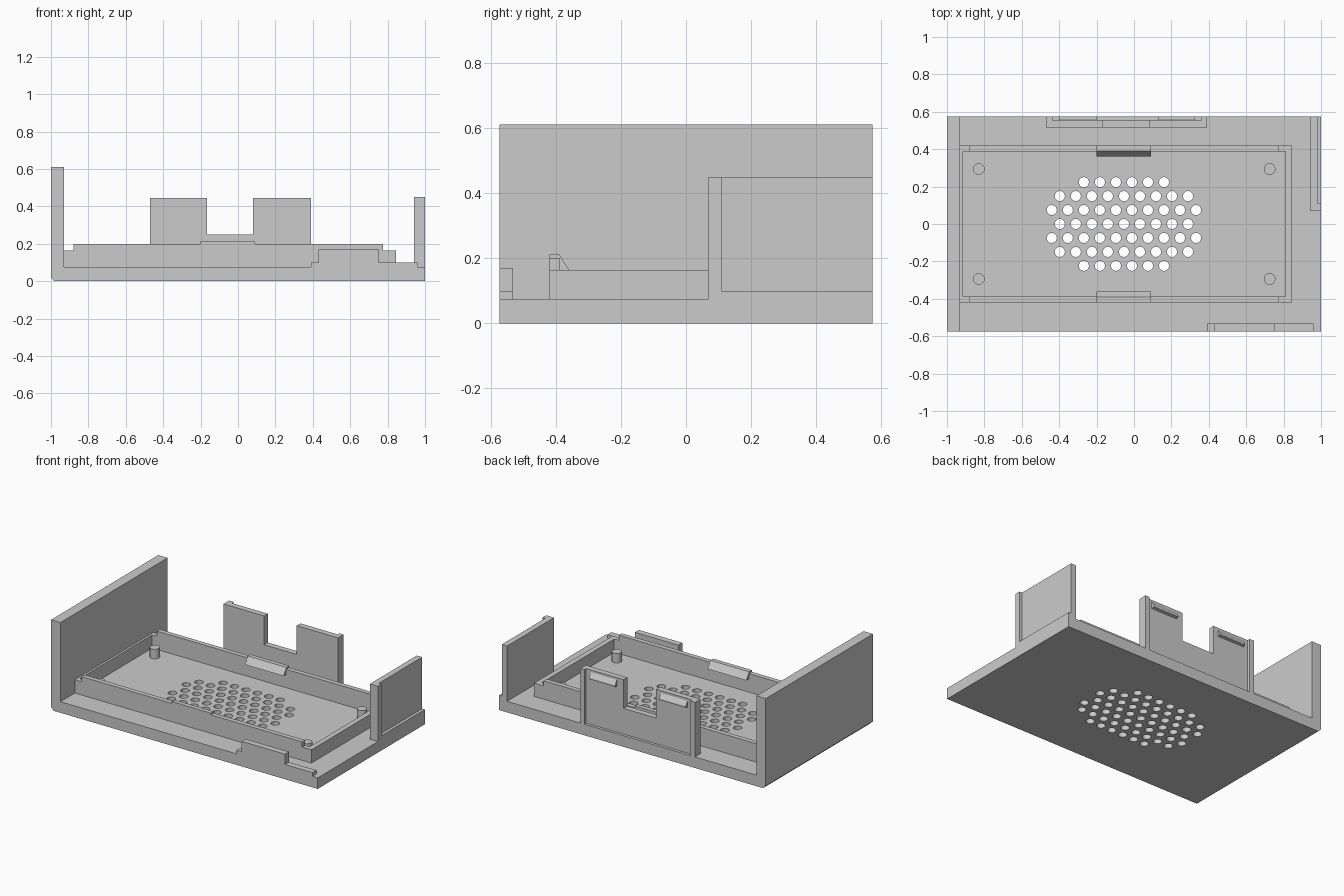
import bpy, bmesh
from mathutils import Vector

cube = bpy.data.objects.get("Cube")
if cube:
    bpy.data.objects.remove(cube, do_unlink=True)

# Single plain grey plastic
GREY = (0.6, 0.6, 0.6, 1)
grey = bpy.data.materials.new("grey plastic")
grey.use_nodes = True
grey.diffuse_color = GREY
grey.node_tree.nodes["Principled BSDF"].inputs["Base Color"].default_value = GREY


def finish(name, bm):
    bmesh.ops.recalc_face_normals(bm, faces=bm.faces)
    mesh = bpy.data.meshes.new(name)
    bm.to_mesh(mesh)
    bm.free()
    mesh.materials.append(grey)
    ob = bpy.data.objects.new(name, mesh)
    bpy.context.collection.objects.link(ob)
    return ob


def prism(name, profile, axis, start, end):
    """Extrude an outline: (x, z) along y, or (y, z) along x."""
    bm = bmesh.new()
    place = (lambda p, t: (p[0], t, p[1])) if axis == "y" else (lambda p, t: (t, p[0], p[1]))
    face = bm.faces.new([bm.verts.new(place(p, start)) for p in profile])
    out = bmesh.ops.extrude_face_region(bm, geom=[face])
    shift = Vector((0, end - start, 0)) if axis == "y" else Vector((end - start, 0, 0))
    bmesh.ops.translate(bm, vec=shift,
                        verts=[v for v in out["geom"] if isinstance(v, bmesh.types.BMVert)])
    return finish(name, bm)


def box(name, x0, x1, y0, y1, z0, z1):
    return prism(name, [(x0, z0), (x1, z0), (x1, z1), (x0, z1)], "y", y0, y1)


def cylinders(name, centres, radius, z0, z1, sides):
    bm = bmesh.new()
    for x, y in centres:
        made = bmesh.ops.create_cone(bm, cap_ends=True, segments=sides, radius1=radius,
                                     radius2=radius, depth=z1 - z0)
        bmesh.ops.translate(bm, verts=made["verts"], vec=(x, y, (z0 + z1) / 2))
    return finish(name, bm)


def smooth(ob):
    bpy.ops.object.select_all(action="DESELECT")
    ob.select_set(True)
    bpy.context.view_layer.objects.active = ob
    bpy.ops.object.shade_smooth_by_angle()


DEPTH = 0.574   # half depth of the tray
FLOOR = 0.075   # floor thickness

# Floor and tall side wall as one L-shaped section
base = prism("base_and_tall_wall",
             [(-1, 0.02), (-0.98, 0), (1, 0), (1, FLOOR), (-0.93, FLOOR), (-0.93, 0.612), (-1, 0.612)],
             "y", -DEPTH, DEPTH)

# Staggered vent holes cut through the floor
centres = []
for row, count in enumerate([6, 9, 10, 9, 10, 9, 6]):
    for i in range(count):
        centres.append((-0.054 + (i - (count - 1) / 2) * 0.0857, (3 - row) * 0.0745))
cutter = cylinders("vent_cutter", centres, 0.027, -0.1, 0.2, 24)
cutter.hide_render = True
vents = base.modifiers.new("vents", "BOOLEAN")
vents.operation, vents.solver, vents.object = "DIFFERENCE", "EXACT", cutter
bpy.context.view_layer.objects.active = base
bpy.ops.object.modifier_apply(modifier=vents.name)
bpy.data.objects.remove(cutter, do_unlink=True)
smooth(base)

# Inner frame: stepped long rails, snap clips, plain end rails
rail = [(-0.93, FLOOR), (0.845, FLOOR), (0.845, 0.165), (0.775, 0.165),
        (0.775, 0.2), (-0.88, 0.2), (-0.88, 0.165), (-0.93, 0.165)]
clip = [(0.42, 0.2), (0.42, 0.212), (0.39, 0.212), (0.36, 0.165), (0.388, 0.165), (0.388, 0.2)]
for side, s in (("front", -1), ("back", 1)):
    prism(side + "_frame_rail", rail, "y", s * 0.388, s * 0.42)
    prism(side + "_frame_clip", [(s * y, z) for y, z in clip], "x", -0.2, 0.09)
box("left_frame_end", 0.81, 0.845, -0.388, 0.388, FLOOR, 0.165)
box("right_frame_end", -0.93, -0.915, -0.388, 0.388, FLOOR, 0.165)

# Corner locating posts
posts = cylinders("locating_posts", [(x, y) for x in (-0.83, 0.725) for y in (-0.294, 0.294)],
                  0.031, FLOOR, 0.14, 32)
smooth(posts)

# Front lip with raised tab
prism("front_lip", [(0.39, FLOOR), (0.96, FLOOR), (0.96, 0.1), (0.755, 0.1), (0.755, 0.17),
                    (0.43, 0.17), (0.43, 0.1), (0.39, 0.1)], "y", -DEPTH, -0.532)

# Short side wall with recessed outer panel
box("short_wall_foot", 0.94, 1, 0.07, DEPTH, FLOOR, 0.1)
box("short_wall_panel", 0.94, 0.98, 0.11, DEPTH, 0.1, 0.45)
box("short_wall_post", 0.94, 1, 0.07, 0.11, 0.1, 0.45)

# Notched back panel with end ribs and snap ridges
prism("back_panel", [(-0.47, FLOOR), (0.39, FLOOR), (0.39, 0.445), (0.08, 0.445), (0.08, 0.25),
                     (-0.165, 0.25), (-0.165, 0.445), (-0.47, 0.445)], "y", 0.515, 0.555)
for side, x0, x1 in (("right", -0.47, -0.435), ("left", 0.36, 0.39)):
    box(side + "_back_rib", x0, x1, 0.555, DEPTH, FLOOR, 0.445)
for side, x0, x1 in (("right", -0.4, -0.2), ("left", 0.13, 0.325)):
    prism(side + "_snap_ridge", [(0.555, 0.385), (DEPTH, 0.39), (DEPTH, 0.4), (0.555, 0.43)],
          "x", x0, x1)
